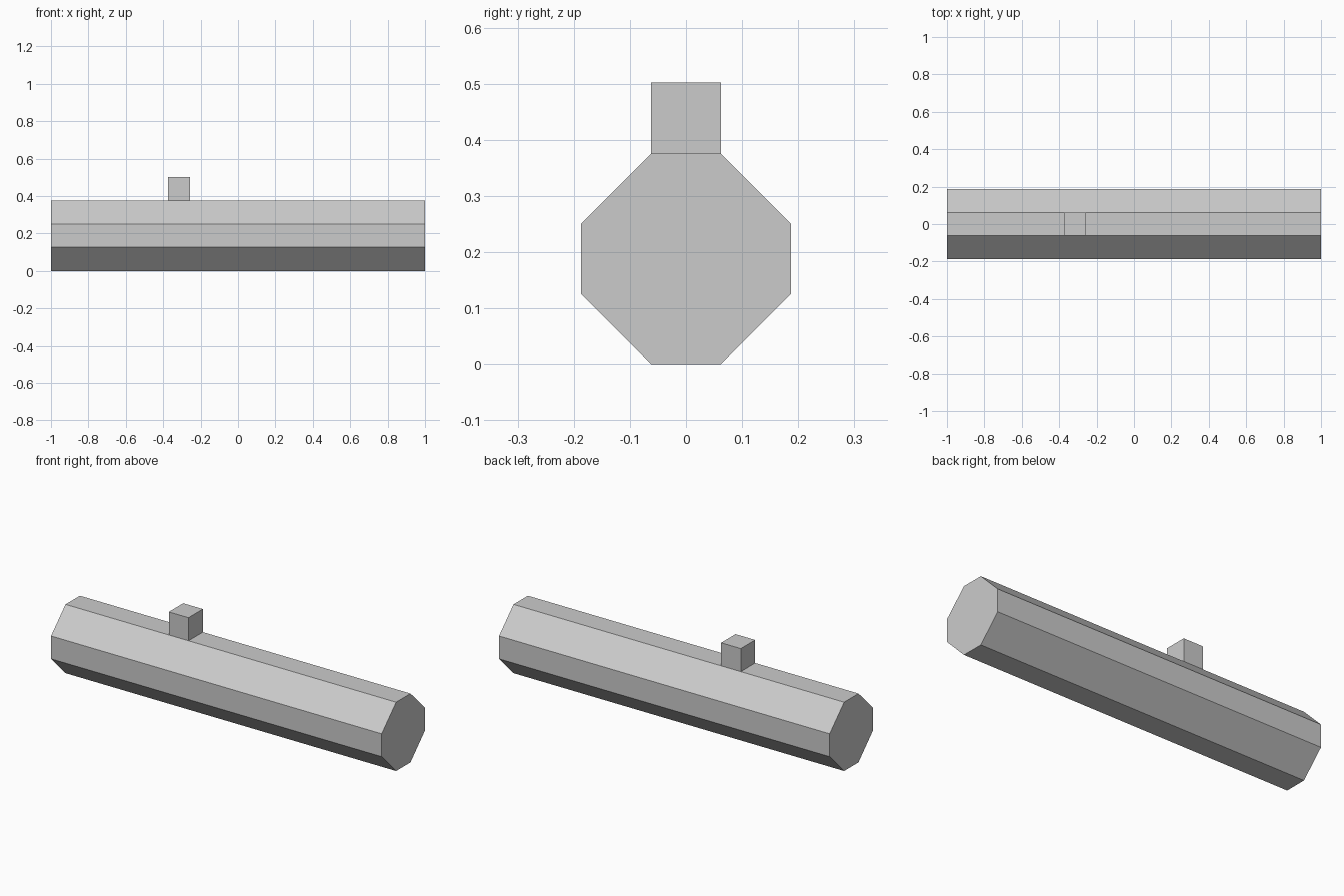
import bpy, bmesh

if "Cube" in bpy.data.objects:
    bpy.data.objects.remove(bpy.data.objects["Cube"])


def make_object(name, bm):
    bmesh.ops.recalc_face_normals(bm, faces=bm.faces)
    mesh = bpy.data.meshes.new(name)
    bm.to_mesh(mesh)
    bm.free()
    obj = bpy.data.objects.new(name, mesh)
    bpy.context.collection.objects.link(obj)
    return obj


def extrude_along_x(name, profile, x0, x1):
    """Closed prism from a (y, z) profile."""
    bm = bmesh.new()
    face = bm.faces.new([bm.verts.new((x0, y, z)) for y, z in profile])
    result = bmesh.ops.extrude_face_region(bm, geom=[face], use_keep_orig=True)
    verts = [v for v in result["geom"] if isinstance(v, bmesh.types.BMVert)]
    bmesh.ops.translate(bm, verts=verts, vec=(x1 - x0, 0, 0))
    return make_object(name, bm)


# Octagonal barrel: right half of the profile, mirrored to the left
half = [(0.062, 0.0), (0.187, 0.126), (0.187, 0.251), (0.062, 0.376)]
extrude_along_x("barrel", half + [(-y, z) for y, z in reversed(half)], -1.0, 1.0)

# Square stud on the top facet
stud = [(-0.062, 0.376), (0.062, 0.376), (0.062, 0.502), (-0.062, 0.502)]
extrude_along_x("top_stud", stud, -0.375, -0.256)
